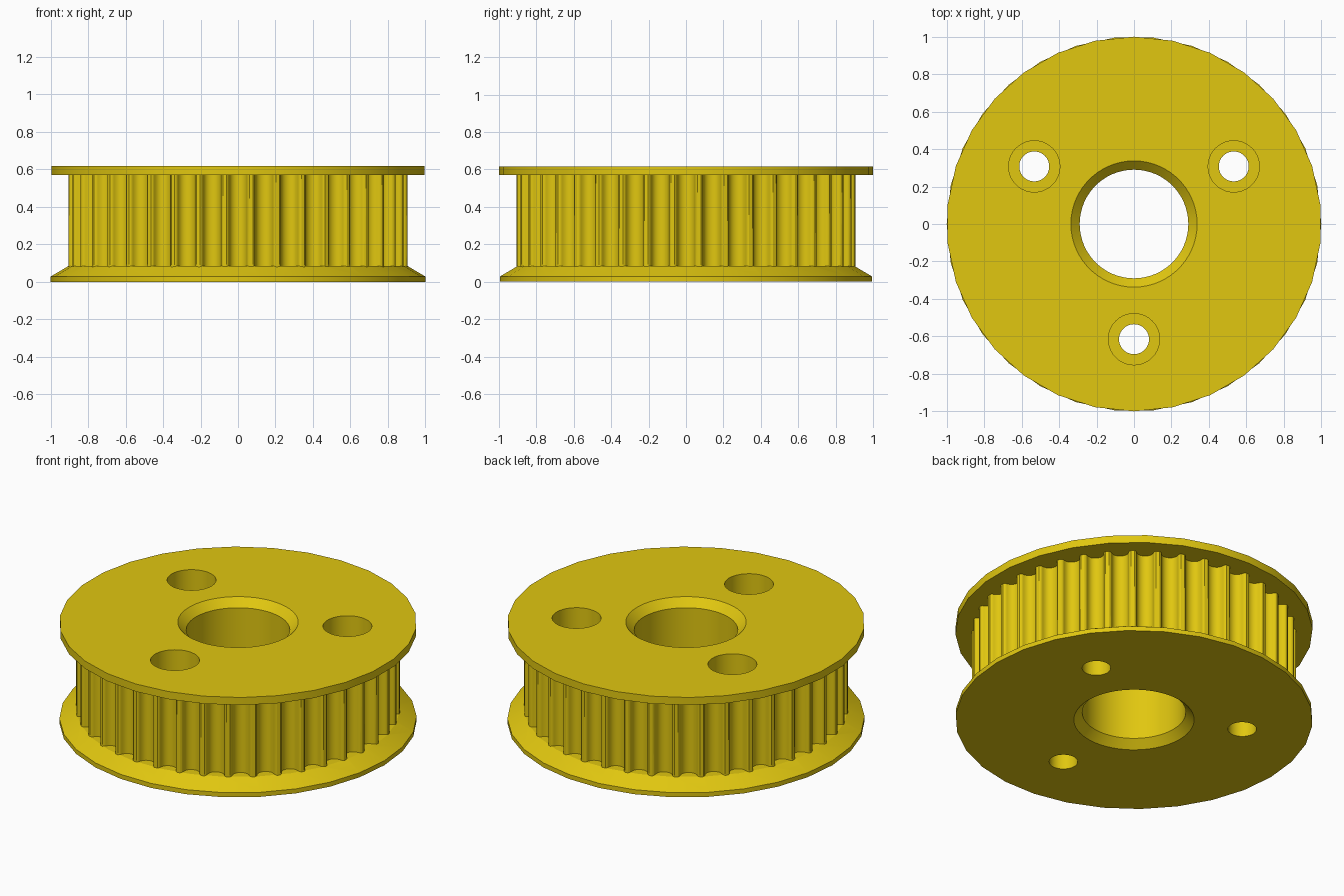
import bpy, bmesh, math

if "Cube" in bpy.data.objects:
    bpy.data.objects.remove(bpy.data.objects["Cube"])

HEIGHT = 0.617
TEETH = 40
CORE_R = 0.907

yellow = bpy.data.materials.new("yellow")
yellow.diffuse_color = (0.75, 0.57, 0.005, 1)
yellow.use_nodes = True
yellow.node_tree.nodes["Principled BSDF"].inputs["Base Color"].default_value = yellow.diffuse_color


def loft(name, rings):
    """Closed solid from a stack of equal-length point rings, bottom to top."""
    bm = bmesh.new()
    loops = [[bm.verts.new(p) for p in ring] for ring in rings]
    n = len(loops[0])
    for a, b in zip(loops, loops[1:]):
        for i in range(n):
            j = (i + 1) % n
            bm.faces.new((a[i], a[j], b[j], b[i]))
    bm.faces.new(loops[0][::-1])
    bm.faces.new(loops[-1])
    bmesh.ops.recalc_face_normals(bm, faces=bm.faces)
    mesh = bpy.data.meshes.new(name)
    bm.to_mesh(mesh)
    bm.free()
    mesh.materials.append(yellow)
    ob = bpy.data.objects.new(name, mesh)
    bpy.context.collection.objects.link(ob)
    return ob


def turned(name, profile, sides, turn=0.0, centre=(0, 0)):
    """Solid of revolution from (radius, z) pairs."""
    angles = [turn + math.tau * i / sides for i in range(sides)]
    return loft(name, [[(centre[0] + r * math.cos(a), centre[1] + r * math.sin(a), z)
                        for a in angles] for r, z in profile])


def combine(target, other, operation):
    bpy.context.view_layer.objects.active = target
    mod = target.modifiers.new(operation.lower(), 'BOOLEAN')
    mod.operation = operation
    mod.solver = 'EXACT'
    mod.object = other
    bpy.ops.object.modifier_apply(modifier=mod.name)
    bpy.data.objects.remove(other, do_unlink=True)


# Toothed core: rounded grooves, given as (half width, depth)
half = [(0.0614, 0.0), (0.0533, 0.0047), (0.0492, 0.0115), (0.0475, 0.019),
        (0.045, 0.0268), (0.0415, 0.0341), (0.0371, 0.041), (0.0295, 0.0481),
        (0.0204, 0.0532), (0.0105, 0.0563)]
groove = [(-w, d) for w, d in half] + [(0, 0.0573)] + [(w, d) for w, d in half[::-1]]
lip = math.sqrt(CORE_R ** 2 - half[0][0] ** 2)
outline = []
for t in range(TEETH):
    a = math.tau * t / TEETH
    for w, d in groove:
        r = lip - d
        outline.append((r * math.cos(a) - w * math.sin(a),
                        r * math.sin(a) + w * math.cos(a)))
pulley = loft("toothed_pulley", [[(x, y, z) for x, y in outline] for z in (0.04, 0.59)])

# Bevelled lower flange and flat upper flange
combine(pulley, turned("lower_flange", [(1, 0), (1, 0.028), (CORE_R, 0.083)], 30), 'UNION')
combine(pulley, turned("upper_flange", [(1, 0.57), (1, HEIGHT)], 30, math.pi / 2), 'UNION')

# Central bore, chamfered at both ends
combine(pulley, turned("bore", [(0.347, -0.01), (0.29, 0.047), (0.29, HEIGHT - 0.047),
                                (0.347, HEIGHT + 0.01)], 60), 'DIFFERENCE')

# Three counterbored screw holes
for deg in (30, 150, 270):
    a = math.radians(deg)
    centre = (0.615 * math.cos(a), 0.615 * math.sin(a))
    combine(pulley, turned("screw_hole", [(0.08, -0.05), (0.08, 0.22), (0.137, 0.22),
                                          (0.137, HEIGHT + 0.05)], 40, 0, centre), 'DIFFERENCE')

# Smooth curved walls, crisp edges
bpy.ops.object.select_all(action='DESELECT')
pulley.select_set(True)
bpy.context.view_layer.objects.active = pulley
bpy.ops.object.shade_smooth_by_angle(angle=math.radians(30))
